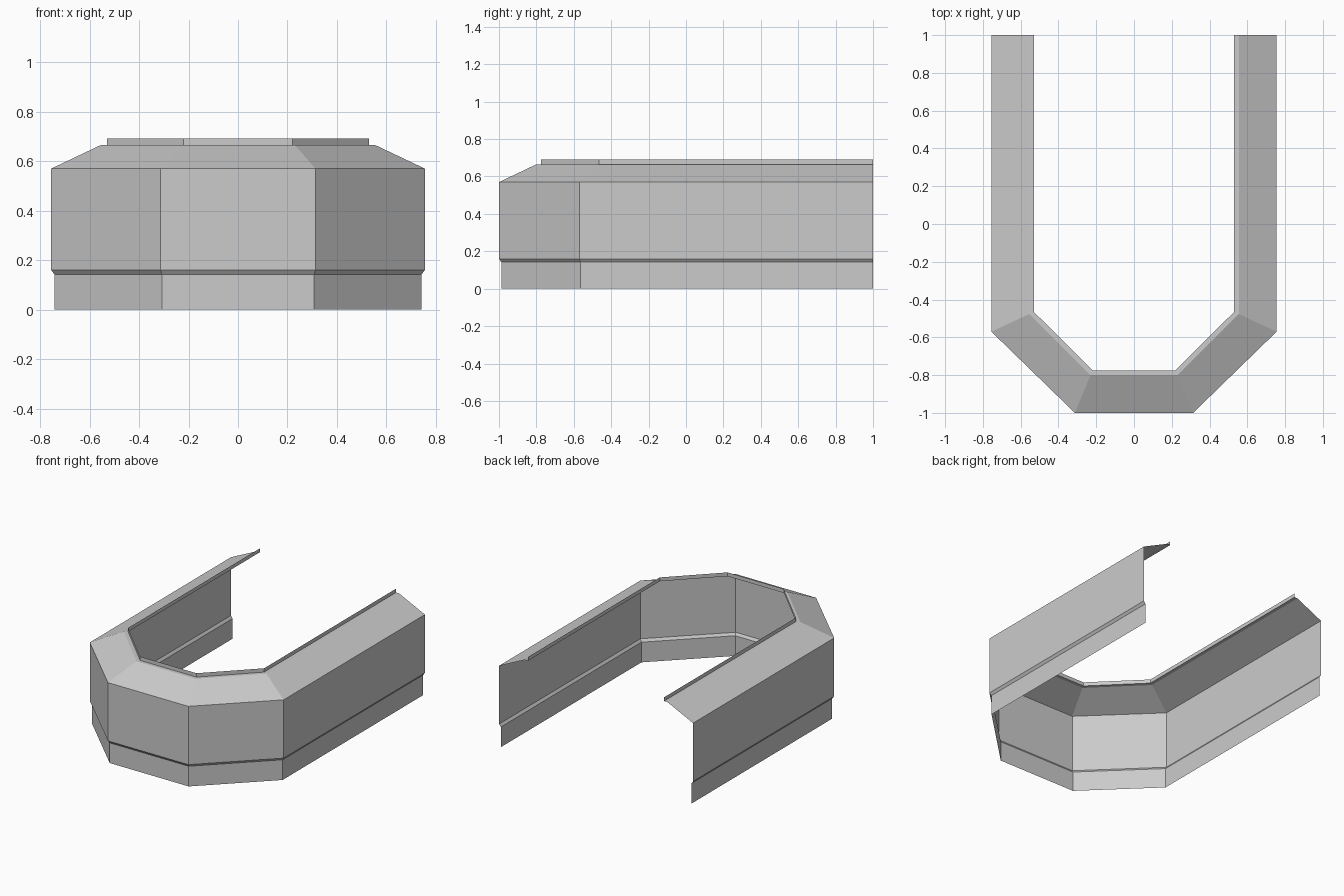
import bpy
import bmesh

if "Cube" in bpy.data.objects:
    bpy.data.objects.remove(bpy.data.objects["Cube"])

# Cross-section as (inward offset from the widest outline, height)
PROFILE = [(0.013, 0.0), (0.013, 0.142), (0.0, 0.16), (0.0, 0.57),
           (0.2, 0.665), (0.225, 0.665), (0.225, 0.692)]


def outline(d):
    """U-shaped plan outline, mitred inward by d."""
    right = [(0.313 - 0.415 * d, -1 + d), (0.755 - d, -0.57 + 0.465 * d), (0.755 - d, 1.0)]
    left = [(-x, y) for x, y in reversed(right)]
    return left + right


def sweep(name, profile):
    """Open sheet made by carrying the profile around the outline."""
    bm = bmesh.new()
    rows = [[bm.verts.new((x, y, z)) for x, y in outline(d)] for d, z in profile]
    for low, high in zip(rows, rows[1:]):
        for i in range(len(low) - 1):
            bm.faces.new((low[i], low[i + 1], high[i + 1], high[i]))
    mesh = bpy.data.meshes.new(name)
    bm.to_mesh(mesh)
    bm.free()
    obj = bpy.data.objects.new(name, mesh)
    bpy.context.collection.objects.link(obj)
    return obj


# Base skirt, wall, sloped roof and raised rim in one continuous shell
sweep("faceted_u_shell", PROFILE)
